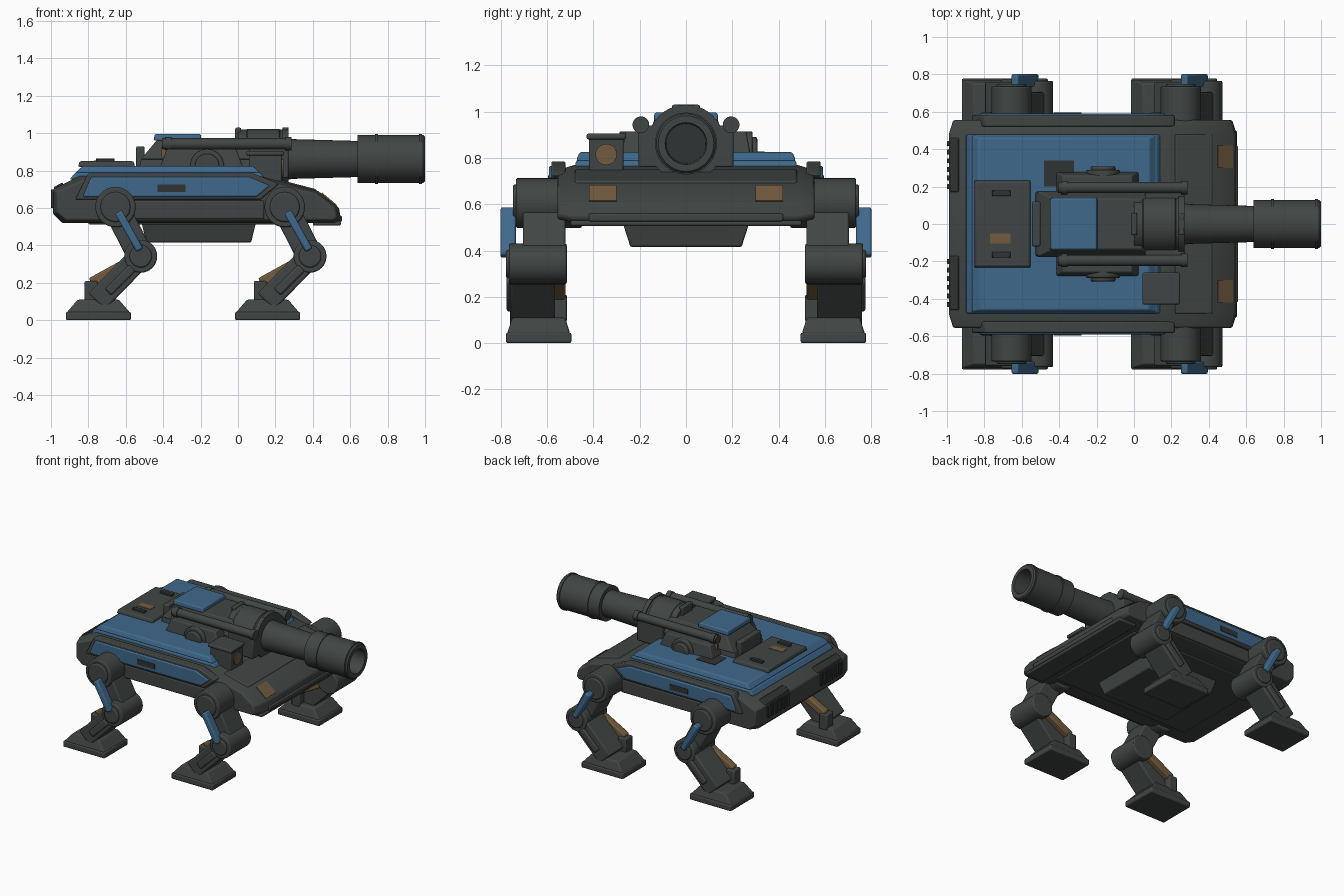
import bpy
import bmesh
import math
from mathutils import Vector

default_cube = bpy.data.objects.get("Cube")
if default_cube:
    bpy.data.objects.remove(default_cube, do_unlink=True)


def make_material(name, red, green, blue):
    material = bpy.data.materials.new(name)
    material.use_nodes = True
    colour = (red, green, blue, 1)
    material.diffuse_color = colour
    material.node_tree.nodes["Principled BSDF"].inputs["Base Color"].default_value = colour
    return material


gunmetal = make_material("gunmetal", .052, .06, .058)
dark_trim = make_material("dark trim", .03, .034, .033)
blue_paint = make_material("blue paint", .05, .14, .26)
rust = make_material("rust brown", .17, .105, .05)
parts = []


def finish(name, bm, material, bevel=0):
    bmesh.ops.recalc_face_normals(bm, faces=bm.faces[:])
    mesh = bpy.data.meshes.new(name)
    bm.to_mesh(mesh)
    bm.free()
    mesh.materials.append(material)
    part = bpy.data.objects.new(name, mesh)
    bpy.context.collection.objects.link(part)
    if bevel:
        modifier = part.modifiers.new("edge bevel", "BEVEL")
        modifier.width = bevel
        modifier.segments = 2
        modifier.limit_method = "ANGLE"
    parts.append(part)
    return part


def loft(name, rings, material, bevel=0, closed=False):
    """Skin matching rings of points; cap the ends unless closed."""
    bm = bmesh.new()
    loops = [[bm.verts.new(p) for p in ring] for ring in rings]
    pairs = list(zip(loops, loops[1:]))
    if closed:
        pairs.append((loops[-1], loops[0]))
    else:
        bm.faces.new(loops[0])
        bm.faces.new(loops[-1])
    for a, b in pairs:
        for i in range(len(a)):
            j = (i + 1) % len(a)
            bm.faces.new((a[i], a[j], b[j], b[i]))
    return finish(name, bm, material, bevel)


def prism(name, profile, y0, y1, material, bevel=.008):
    """Side profile of (x, z) points extruded across y."""
    return loft(name, [[(x, y, z) for x, z in profile] for y in (y0, y1)], material, bevel)


def block(name, xs, ys, zs, material, taper=(0, 0), bevel=.008):
    """Box whose top is inset by taper in x and y."""
    rings = []
    for z, tx, ty in ((zs[0], 0, 0), (zs[1], *taper)):
        x0, x1 = min(xs) + tx, max(xs) - tx
        y0, y1 = min(ys) + ty, max(ys) - ty
        rings.append([(x0, y0, z), (x1, y0, z), (x1, y1, z), (x0, y1, z)])
    return loft(name, rings, material, bevel)


def cylinder(name, centre, radius, y0, y1, material, bevel=.008):
    """Round part with its axis along y."""
    turns = [math.tau * i / 32 for i in range(32)]
    outline = [(centre[0] + radius * math.cos(t), centre[1] + radius * math.sin(t)) for t in turns]
    return prism(name, outline, y0, y1, material, bevel)


def lathe(name, profile, y, z, material, closed=False):
    """Turn (x, radius) points about an axis along x."""
    turns = [math.tau * i / 40 for i in range(40)]
    rings = [[(x, y + r * math.cos(t), z + r * math.sin(t)) for t in turns] for x, r in profile]
    return loft(name, rings, material, closed=closed)


def limb(name, start, end, width, y0, y1, material, bevel=.01):
    """Straight bar between two (x, z) points."""
    a, b = Vector(start), Vector(end)
    along = (b - a).normalized()
    side = Vector((-along.y, along.x)) * width / 2
    return prism(name, [a + side, b + side, b - side, a - side], y0, y1, material, bevel)


# Hull with chamfered flanks
hull_profile = [(-.99, .7), (-.99, .57), (-.94, .52), (.53, .52), (.55, .54),
                (.54, .6), (.43, .69), (.12, .77), (-.85, .77)]
flank_profile = [(-.22 + (x + .22) * .97, .62 + (z - .62) * .85) for x, z in hull_profile]
hull_rings = []
for y, profile in ((-.555, flank_profile), (-.48, hull_profile),
                   (.48, hull_profile), (.555, flank_profile)):
    hull_rings.append([(x, y, z) for x, z in profile])
loft("hull", hull_rings, gunmetal, .008)
block("belly_box", (-.52, .1), (-.28, .28), (.54, .415), gunmetal, (.03, .04))
block("belly_plate", (-.8, .35), (-.42, .42), (.53, .512), gunmetal)

# Upper deck armour, nose plates and front bar
prism("nose_deck", [(.22, .72), (.22, .752), (.42, .7), (.42, .68)], -.48, .48, gunmetal)
block("front_bar", (.53, .556), (-.42, .42), (.525, .56), gunmetal)
block("nose_lip", (.4, .55), (-.5, .5), (.506, .53), gunmetal)
block("deck_armour", (-.9, .15), (-.48, .48), (.752, .79), blue_paint, (.03, .005))
block("deck_armour_top", (-.87, .12), (-.475, .475), (.788, .825), blue_paint, (.04, .015))
block("deck_wear", (-.48, -.32), (.2, .34), (.82, .828), dark_trim, bevel=0)

# Rear hatch with handles
block("rear_hatch", (-.855, -.55), (-.235, .235), (.82, .85), gunmetal, (.008, .008))
block("hatch_rust", (-.77, -.66), (-.105, -.05), (.846, .853), rust, bevel=0)
for y in (-.165, .165):
    block("hatch_handle", (-.76, -.66), (y - .015, y + .015), (.845, .865), dark_trim, bevel=.004)

for s in (-1, 1):
    # Side skirts: dark frame with blue insert
    prism("skirt_frame", [(-.87, .645), (-.8, .785), (.08, .785), (.22, .73), (.12, .645)],
          s * .52, s * .582, gunmetal)
    prism("skirt_panel", [(-.83, .66), (-.785, .765), (.06, .765), (.17, .72), (.1, .66)],
          s * .57, s * .592, blue_paint)
    prism("skirt_wear", [(-.43, .685), (-.43, .725), (-.28, .725), (-.28, .685)],
          s * .59, s * .596, dark_trim, 0)
    prism("lower_rail", [(-.56, .54), (-.56, .64), (.14, .64), (.14, .54)],
          s * .53, s * .57, gunmetal)
    prism("nose_rust", [(.445, .675), (.525, .61), (.529, .616), (.449, .683)],
          s * .3, s * .42, rust, 0)

    # Rear vents
    prism("vent_housing", [(-.985, .68), (-.985, .712), (-.935, .738), (-.935, .7)],
          s * .17, s * .46, dark_trim)
    for i in range(6):
        y = s * (.2 + i * .046)
        block("vent_fin", (-1, -.97), (y - .013, y + .013), (.6, .7), dark_trim, bevel=.004)

# Legs
for s in (-1, 1):
    for hip_x in (-.655, .25):
        hip = (hip_x, .605)
        knee = (hip_x + .135, .342)
        ankle = (hip_x - .1, .1)
        cylinder("hip_joint", hip, .108, s * .45, s * .735, gunmetal)
        cylinder("hip_hub", hip, .08, s * .6, s * .748, gunmetal)
        limb("upper_leg", hip, knee, .14, s * .52, s * .705, gunmetal)
        cylinder("knee_joint", knee, .088, s * .515, s * .765, gunmetal)
        cylinder("knee_hub", knee, .06, s * .6, s * .778, gunmetal)
        limb("blue_strut", (hip_x + .015, .58), (hip_x + .13, .375), .042,
             s * .735, s * .802, blue_paint)
        limb("lower_leg", knee, ankle, .125, s * .565, s * .76, gunmetal)
        limb("shin_plate", (hip_x + .09, .28), (hip_x - .04, .15), .05,
             s * .7, s * .775, gunmetal)
        limb("piston", (hip_x - .13, .2), (hip_x + .07, .31), .055, s * .52, s * .575, rust)
        block("piston_post", (hip_x - .165, hip_x - .095), (s * .515, s * .595),
              (.09, .21), gunmetal)
        block("foot_sole", (hip_x - .265, hip_x + .082), (s * .495, s * .778),
              (0, .045), gunmetal)
        block("foot_top", (hip_x - .262, hip_x + .078), (s * .5, s * .773),
              (.04, .11), gunmetal, (.06, .022))

# Turret
block("turret_base", (-.53, .1), (-.175, .175), (.81, .87), gunmetal, (.015, .01))
block("turret_body", (-.52, .13), (-.18, .18), (.86, .968), gunmetal, (.09, .045))
block("turret_rear_rack", (-.545, -.5), (-.12, .12), (.82, .93), gunmetal)
block("turret_top_plate", (-.45, -.195), (-.14, .14), (.96, .996), blue_paint, (.004, .004))
for s in (-1, 1):
    block("turret_pod", (-.42, .03), (s * .15, s * .28), (.81, .915), gunmetal, (.04, .02))
    cylinder("pod_cap", (-.165, .825), .09, s * .2, s * .288, gunmetal)
    cylinder("pod_cap_hub", (-.165, .825), .065, s * .2, s * .308, gunmetal)
    lathe("side_pipe", [(-.405, .03), (.28, .03)], s * .195, .943, gunmetal)
    for x in (-.39, .25):
        lathe("pipe_collar", [(x, .036), (x + .035, .036)], s * .195, .943, gunmetal)
    block("pipe_support", (.06, .27), (s * .1, s * .205), (.76, .94), gunmetal)
    block("pod_rust", (-.41, -.36), (s * .2, s * .208), (.87, .925), rust, bevel=0)

# Gun: mantlet, barrel and hollow muzzle
lathe("mantlet", [(-.015, .11), (.05, .158), (.22, .158), (.27, .115)], 0, .865, gunmetal)
for x in (-.015, .238):
    block("mantlet_clamp", (x, x + .032), (-.06, .06), (.96, 1.03), gunmetal)
lathe("mantlet_ring", [(.238, .165), (.27, .165)], 0, .865, gunmetal)
lathe("mantlet_cover", [(.0, .155), (.26, .155)], 0, .865, gunmetal)
lathe("barrel", [(.25, .112), (.3, .106), (.66, .096)], 0, .862, gunmetal)
lathe("muzzle", [(.64, .08), (.64, .128), (.99, .128), (1, .12), (1, .09), (.8, .085)],
      0, .862, gunmetal, closed=True)
lathe("bore_end", [(.79, .095), (.81, .095)], 0, .862, dark_trim)
for x in (.732, .968):
    lathe("muzzle_ring", [(x, .12), (x, .134), (x + .016, .134), (x + .016, .12)],
          0, .862, gunmetal, closed=True)

# Sensor box with round lens
block("sensor_box", (.06, .235), (-.42, -.27), (.74, .885), gunmetal)
block("sensor_hood", (.045, .245), (-.43, -.26), (.88, .905), gunmetal)
lathe("sensor_lens", [(.23, .046), (.243, .046)], -.345, .815, rust)

# Smooth round surfaces while keeping edges sharp
bpy.ops.object.select_all(action="DESELECT")
for part in parts:
    part.select_set(True)
bpy.context.view_layer.objects.active = parts[0]
bpy.ops.object.shade_smooth_by_angle(angle=math.radians(25))
